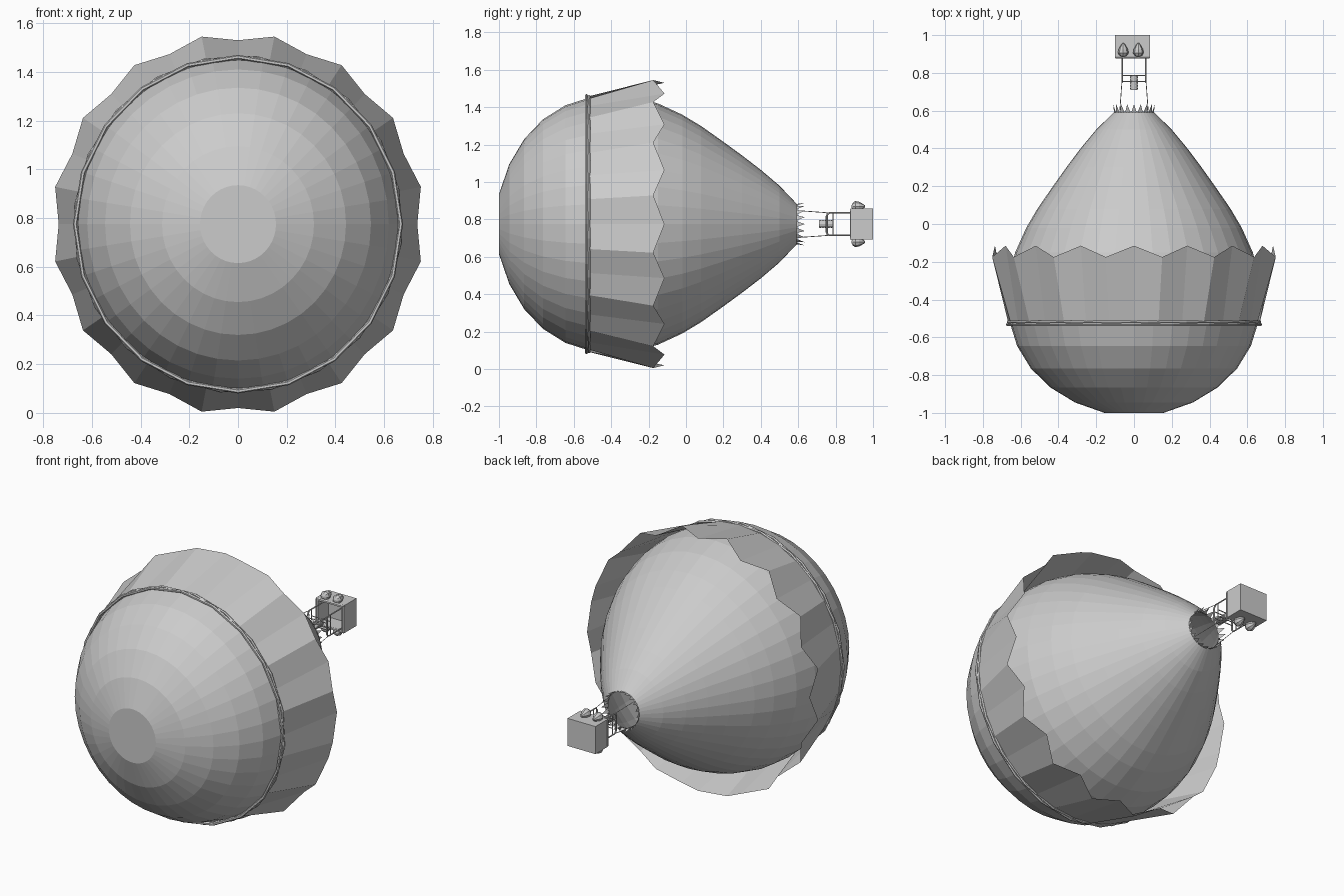
import bpy, bmesh
from math import sin, cos, pi, tau
from mathutils import Vector, Matrix

if "Cube" in bpy.data.objects:
    bpy.data.objects.remove(bpy.data.objects["Cube"])

CZ = 0.775      # height of the balloon axis, which runs along y
SX = 0.975      # slight flattening across x


def finish(name, bm, normals=True):
    if normals:
        bmesh.ops.recalc_face_normals(bm, faces=bm.faces)
    me = bpy.data.meshes.new(name)
    bm.to_mesh(me)
    bm.free()
    ob = bpy.data.objects.new(name, me)
    bpy.context.collection.objects.link(ob)
    return ob


def polar(r, a, y):
    return Vector((SX * r * sin(a), y, CZ + r * cos(a)))


def loft(bm, rings):
    """Join closed rings of points with quads."""
    vs = [[bm.verts.new(p) for p in ring] for ring in rings]
    for a, b in zip(vs, vs[1:]):
        n = len(a)
        for i in range(n):
            bm.faces.new((a[i], a[(i + 1) % n], b[(i + 1) % n], b[i]))
    return vs


def ring(r, y, n):
    return [polar(r, tau * i / n, y) for i in range(n)]


def rod(bm, p, q, r, sides=6):
    p, q = Vector(p), Vector(q)
    d = q - p
    m = Matrix.Translation((p + q) / 2) @ d.to_track_quat('Z', 'Y').to_matrix().to_4x4()
    bmesh.ops.create_cone(bm, cap_ends=True, segments=sides, radius1=r, radius2=r,
                          depth=d.length, matrix=m)


def box(bm, centre, size):
    bmesh.ops.create_cube(bm, size=1, matrix=Matrix.Translation(centre) @ Matrix.Diagonal((*size, 1)))


# envelope: closed crown at the front, open mouth at the back
profile = [(0.16, -1.0), (0.32, -0.945), (0.455, -0.865), (0.56, -0.765), (0.635, -0.645),
           (0.675, -0.52), (0.69, -0.40), (0.68, -0.28), (0.645, -0.15), (0.585, -0.02),
           (0.525, 0.08), (0.44, 0.20), (0.367, 0.30), (0.29, 0.40), (0.205, 0.50), (0.105, 0.595)]
bm = bmesh.new()
vs = loft(bm, [ring(r, y, 40) for r, y in profile])
bm.faces.new(vs[0])
finish("envelope", bm)

# mouth fringe: flared pointed teeth around the opening
bm = bmesh.new()
T = 20
for i in range(T):
    a, h = tau * i / T, tau / T / 2
    bm.faces.new([bm.verts.new(p) for p in
                  (polar(0.108, a - h, 0.585), polar(0.108, a + h, 0.585), polar(0.12, a, 0.635))])
finish("mouth_fringe", bm, False)

# flared skirt with a zigzag hem
bm = bmesh.new()
S = 32
hem = [polar(0.755, tau * i / S, -0.115) if i % 2 == 0 else polar(0.785, tau * i / S, -0.175)
       for i in range(S)]
loft(bm, [ring(0.682, -0.525, S), hem])
finish("skirt", bm, False)

# two rope belts at the top of the skirt
for k in range(2):
    bm = bmesh.new()
    n, m, R, t = 20, 6, 0.686, 0.009
    y0 = -0.532 + 0.013 * k
    loops = []
    for i in range(n):
        a = tau * (i + 0.35 * k) / n
        loops.append([bm.verts.new(polar(R + t * cos(tau * j / m), a, y0 + t * sin(tau * j / m)))
                      for j in range(m)])
    for i in range(n):
        p, q = loops[i], loops[(i + 1) % n]
        for j in range(m):
            bm.faces.new((p[j], q[j], q[(j + 1) % m], p[(j + 1) % m]))
    finish(f"belt_{k + 1}", bm)

# basket: floor at the back, four walls, rim, open towards the envelope
bm = bmesh.new()
BX = -0.008
box(bm, (BX, 0.99, CZ), (0.185, 0.02, 0.165))
for s in (-1, 1):
    box(bm, (BX + s * 0.085, 0.94, CZ), (0.015, 0.115, 0.165))
    box(bm, (BX, 0.94, CZ + s * 0.075), (0.185, 0.115, 0.015))
    rod(bm, (BX + s * 0.086, 0.885, CZ - 0.078), (BX + s * 0.086, 0.885, CZ + 0.078), 0.009)
    rod(bm, (BX - 0.09, 0.885, CZ + s * 0.076), (BX + 0.09, 0.885, CZ + s * 0.076), 0.009)
finish("basket", bm)

# sandbags: two on each broad side
bag_profile = [(0.006, 0.885), (0.02, 0.892), (0.028, 0.905), (0.025, 0.925), (0.012, 0.948), (0.004, 0.958)]
for s in (-1, 1):
    for k, x in enumerate((-0.057, 0.023)):
        bm = bmesh.new()
        vs = loft(bm, [[Vector((x + r * cos(tau * i / 8), y, CZ + s * 0.095 + r * sin(tau * i / 8)))
                        for i in range(8)] for r, y in bag_profile])
        bm.faces.new(vs[0])
        bm.faces.new(vs[-1])
        finish(f"sandbag_{'upper' if s > 0 else 'lower'}_{k + 1}", bm)

# burner frame: four posts with rounded corners and cross bars; ropes to the mouth
fr, ropes = bmesh.new(), bmesh.new()
W, H = 0.063, 0.06
for sx in (-1, 1):
    for sz in (-1, 1):
        x, z = sx * W, CZ + sz * H
        rod(fr, (x, 0.765, z), (x, 0.895, z), 0.004)
        rod(fr, (x, 0.765, z), (x, 0.75, z - sz * 0.016), 0.004)
        rod(ropes, (sx * 0.075, 0.6, CZ + sz * 0.072), (x, 0.765, z), 0.002, 4)
    rod(fr, (sx * W, 0.75, CZ - H + 0.016), (sx * W, 0.75, CZ + H - 0.016), 0.004)
for y in (0.755, 0.785):
    for dz in (-0.02, 0.02):
        rod(fr, (-W, y, CZ + dz), (W, y, CZ + dz), 0.003)
    for sx in (-1, 1):
        rod(fr, (sx * W, y, CZ - H), (sx * W, y, CZ + H), 0.003)
finish("burner_frame", fr)
finish("ropes", ropes)

# burner: can with coil rings
bm = bmesh.new()
rod(bm, (0, 0.71, CZ), (0, 0.785, CZ), 0.018, 12)
for i in range(5):
    rod(bm, (0, 0.714 + i * 0.015, CZ), (0, 0.721 + i * 0.015, CZ), 0.022, 12)
finish("burner", bm)
